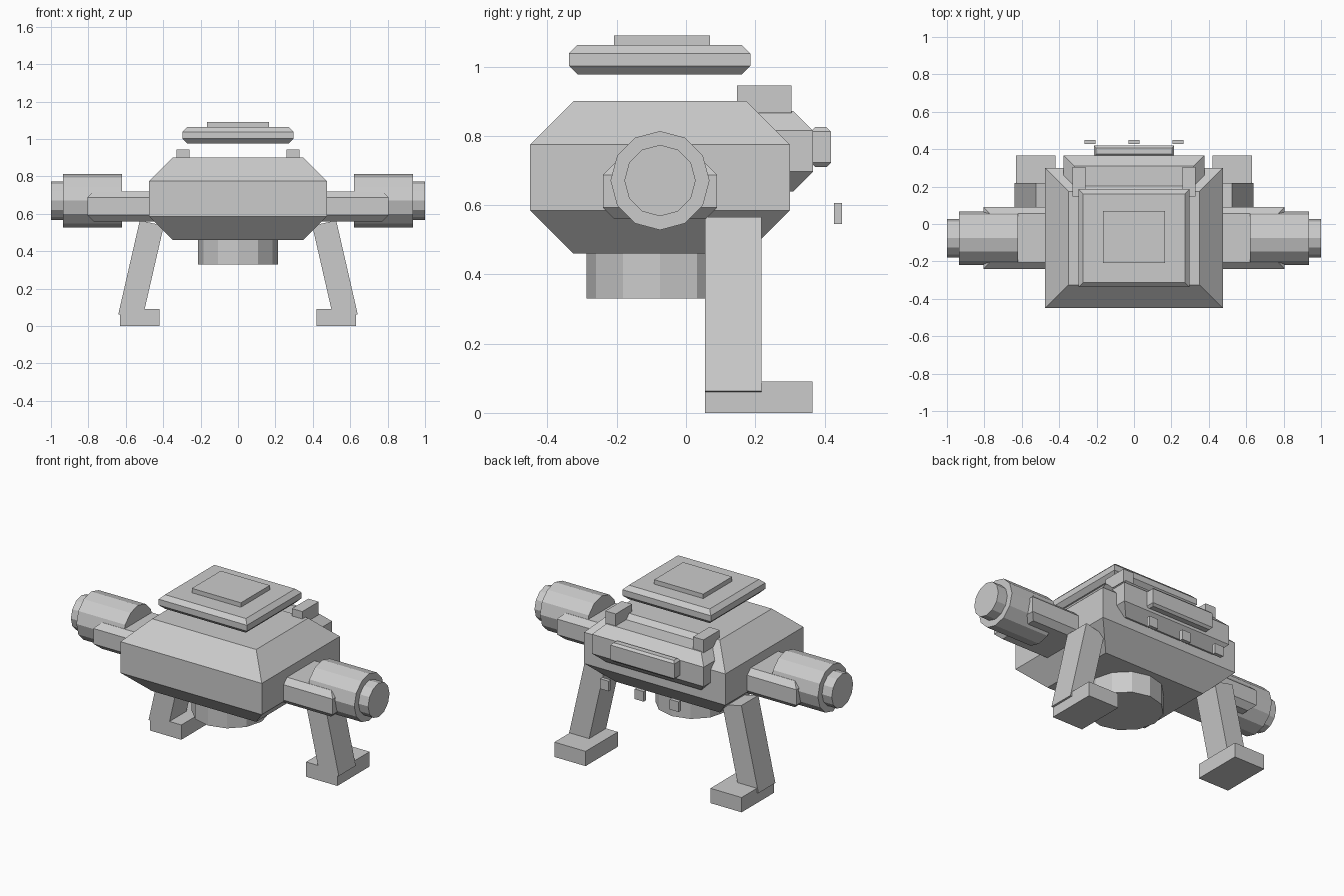
import bpy
import bmesh
import math
from mathutils import Matrix

cube = bpy.data.objects.get("Cube")
if cube:
    bpy.data.objects.remove(cube, do_unlink=True)

grey = bpy.data.materials.new("plain grey")
grey.use_nodes = True
grey.diffuse_color = (0.6, 0.6, 0.6, 1)
grey.node_tree.nodes["Principled BSDF"].inputs["Base Color"].default_value = (0.6, 0.6, 0.6, 1)

CY = -0.075  # common centre line of body, arms and lid


def finish(name, bm):
    bmesh.ops.recalc_face_normals(bm, faces=bm.faces)
    mesh = bpy.data.meshes.new(name)
    bm.to_mesh(mesh)
    bm.free()
    mesh.materials.append(grey)
    obj = bpy.data.objects.new(name, mesh)
    bpy.context.collection.objects.link(obj)
    return obj


def loft(name, rings):
    """Skin closed rings of points and cap both ends."""
    bm = bmesh.new()
    rows = [[bm.verts.new(p) for p in ring] for ring in rings]
    n = len(rows[0])
    for a, b in zip(rows, rows[1:]):
        for i in range(n):
            j = (i + 1) % n
            bm.faces.new((a[i], a[j], b[j], b[i]))
    bm.faces.new(rows[0])
    bm.faces.new(rows[-1])
    return finish(name, bm)


def box(name, x, y, z, chamfer=0):
    """Box from ranges; the top and bottom faces are inset by the chamfer."""
    def rect(c, h):
        return [(x[0] + c, y[0] + c, h), (x[1] - c, y[0] + c, h),
                (x[1] - c, y[1] - c, h), (x[0] + c, y[1] - c, h)]
    rings = [rect(0, z[0] + chamfer), rect(0, z[1] - chamfer)]
    if chamfer:
        rings = [rect(chamfer, z[0])] + rings + [rect(chamfer, z[1])]
    return loft(name, rings)


def cylinder(name, radius, length, center, along_x=False):
    bm = bmesh.new()
    turn = Matrix.Rotation(math.pi / 2, 4, 'Y') if along_x else Matrix()
    bmesh.ops.create_cone(bm, cap_ends=True, segments=12, radius1=radius,
                          radius2=radius, depth=length,
                          matrix=Matrix.Translation(center) @ turn)
    return finish(name, bm)


def mirrored(side, low, high):
    return sorted((side * low, side * high))


# Main body and lower turret
box("body", (-0.475, 0.475), (-0.45, 0.30), (0.46, 0.90), 0.125)
cylinder("lower_drum", 0.213, 0.15, (0, CY, 0.405))

# Floating lid
box("lid", (-0.297, 0.297), (-0.338, 0.186), (0.977, 1.063), 0.025)
box("lid_plate", (-0.165, 0.165), (-0.208, 0.07), (1.06, 1.09))

# Rear housing with its rail
box("rear_housing", (-0.376, 0.376), (0.0, 0.367), (0.64, 0.872), 0.057)
box("rear_rail", (-0.215, 0.215), (0.36, 0.419), (0.71, 0.825), 0.013)

# Floating tabs behind the body
for label, x in (("right", -0.235), ("middle", 0), ("left", 0.235)):
    box(label + "_rear_tab", (x - 0.03, x + 0.03), (0.427, 0.45), (0.545, 0.606))

for label, s in (("left", 1), ("right", -1)):
    # Arm and barrel
    box(label + "_arm", mirrored(s, 0.3, 0.805), (-0.24, 0.09), (0.56, 0.72), 0.033)
    cylinder(label + "_barrel", 0.143, 0.315, (s * 0.7775, CY, 0.671), True)
    cylinder(label + "_barrel_cap", 0.103, 0.075, (s * 0.9625, CY, 0.671), True)

    # Block on top of the rear housing
    box(label + "_top_block", mirrored(s, 0.26, 0.33), (0.147, 0.304), (0.866, 0.945))

    # Slanted leg and foot
    profile = ((0.64, 0.063), (0.525, 0.565), (0.397, 0.536), (0.512, 0.034))
    loft(label + "_leg", [[(s * x, y, z) for x, z in profile] for y in (0.055, 0.218)])
    box(label + "_foot", mirrored(s, 0.42, 0.63), (0.055, 0.365), (0, 0.09))
